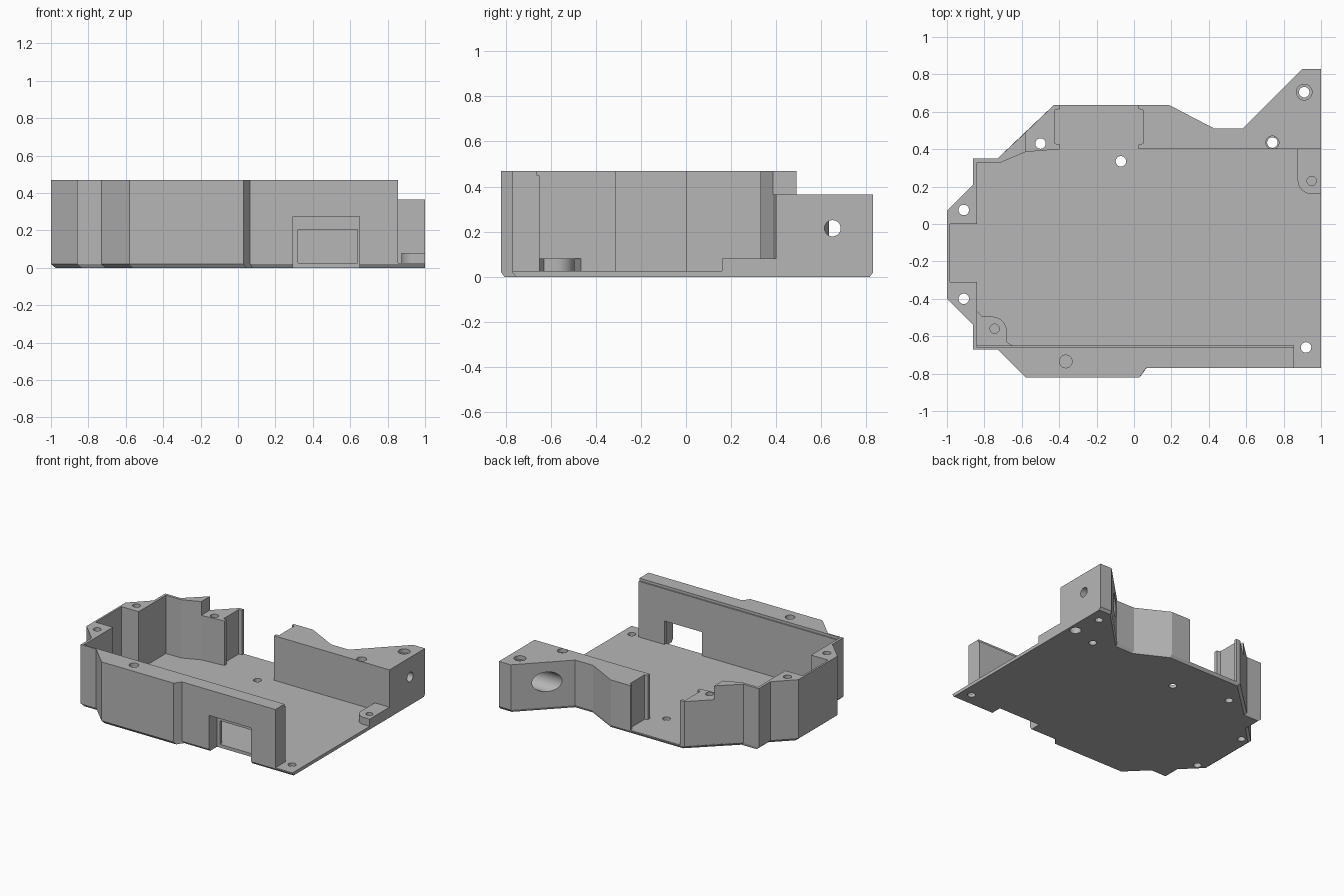
import bpy, bmesh, math
from mathutils import Matrix, Vector

cube = bpy.data.objects.get("Cube")
if cube:
    bpy.data.objects.remove(cube, do_unlink=True)

grey = bpy.data.materials.new("plain grey")
grey.use_nodes = True
grey.diffuse_color = (0.47, 0.47, 0.47, 1)
grey.node_tree.nodes["Principled BSDF"].inputs["Base Color"].default_value = grey.diffuse_color

FLOOR, LOW, HIGH, BOSS = 0.025, 0.365, 0.47, 0.08


def finish(bm, name):
    bmesh.ops.recalc_face_normals(bm, faces=bm.faces)
    mesh = bpy.data.meshes.new(name)
    bm.to_mesh(mesh)
    bm.free()
    mesh.materials.append(grey)
    ob = bpy.data.objects.new(name, mesh)
    bpy.context.collection.objects.link(ob)
    return ob


def loft(name, rings):
    """Closed solid through matching rings of points."""
    bm = bmesh.new()
    rows = [[bm.verts.new(p) for p in ring] for ring in rings]
    n = len(rows[0])
    for a, b in zip(rows, rows[1:]):
        for i in range(n):
            j = (i + 1) % n
            bm.faces.new((a[i], a[j], b[j], b[i]))
    bm.faces.new(rows[0][::-1])
    bm.faces.new(rows[-1])
    return finish(bm, name)


def prism(name, outline, z0, z1):
    return loft(name, [[(x, y, z) for x, y in outline] for z in (z0, z1)])


def box(name, x0, x1, y0, y1, z0, z1):
    return prism(name, [(x0, y0), (x1, y0), (x1, y1), (x0, y1)], z0, z1)


def rod(name, start, end, r, r2=None):
    start, end = Vector(start), Vector(end)
    axis = end - start
    turn = axis.to_track_quat('Z', 'Y').to_matrix().to_4x4()
    bm = bmesh.new()
    bmesh.ops.create_cone(bm, cap_ends=True, segments=32, radius1=r,
                          radius2=r if r2 is None else r2, depth=axis.length,
                          matrix=Matrix.Translation((start + end) / 2) @ turn)
    return finish(bm, name)


def cut(cutter, *targets):
    cutter.hide_render = True
    for ob in targets:
        mod = ob.modifiers.new("cut", 'BOOLEAN')
        mod.operation, mod.solver, mod.object = 'DIFFERENCE', 'EXACT', cutter
        bpy.context.view_layer.objects.active = ob
        bpy.ops.object.modifier_apply(modifier=mod.name)
    bpy.data.objects.remove(cutter, do_unlink=True)


def arc(cx, cy, r, a0, a1, steps=8):
    angles = [math.radians(a0 + (a1 - a0) * i / steps) for i in range(steps + 1)]
    return [(cx + r * math.cos(a), cy + r * math.sin(a)) for a in angles]


# Floor plate with a chamfered underside
side_outline = [(0.065, -0.77), (0.03, -0.82), (-0.58, -0.82), (-0.73, -0.67), (-0.86, -0.67),
                (-0.86, -0.54), (-1, -0.4), (-1, 0.07), (-0.86, 0.21), (-0.86, 0.35), (-0.73, 0.35)]
back_outline = [(0.19, 0.635), (0.43, 0.51), (0.58, 0.51), (0.9, 0.83), (1, 0.83)]
plate = [(1, -0.77)] + side_outline + [(-0.43, 0.635)] + back_outline
floor = loft("floor_plate", [
    [(1 + (x - 1) * 0.988, y * 0.982, 0) for x, y in plate],
    [(x, y, 0.02) for x, y in plate],
    [(x, y, FLOOR) for x, y in plate]])

# Tall wall along the front and the right-hand end
inner = [(-0.58, 0.49), (-0.58, 0.385), (-0.71, 0.33), (-0.84, 0.33), (-0.84, 0), (-0.985, 0),
         (-0.985, -0.31), (-0.84, -0.31), (-0.84, -0.66), (0.855, -0.66)]
wall = prism("tall_wall", [(0.855, -0.77)] + side_outline + inner, FLOOR, HIGH)
ledge = box("front_wall_ledge", -0.84, 0.855, -0.66, -0.65, FLOOR, HIGH - 0.02)


# Low back blocks, each with a slot facing the rear opening
def slot_edge(x, d):
    return [(x, 0.4), (x, 0.425), (x + d, 0.43), (x + d, 0.61), (x, 0.615), (x, 0.635)]


right_block = prism("back_right_block",
                    [(-0.58, 0.49), (-0.58, 0.385)] + slot_edge(-0.395, -0.027) + [(-0.43, 0.635)],
                    FLOOR, LOW)
left_block = prism("back_left_block",
                   slot_edge(0.025, 0.023) + back_outline + [(1, 0.4)], FLOOR, LOW)

# Rounded screw bosses on the floor
front_boss = prism("front_boss", [(-0.84, -0.65), (-0.65, -0.65), (-0.68, -0.63)]
                   + arc(-0.76, -0.575, 0.08, 0, 90)
                   + [(-0.81, -0.495), (-0.84, -0.465)], FLOOR, BOSS)
side_boss = prism("side_boss", [(1, 0.16), (1, 0.4), (0.875, 0.4)]
                  + arc(0.95, 0.235, 0.075, 180, 270), FLOOR, BOSS)

# Window in the front wall: open recess, then a through hole
cut(box("recess_cutter", 0.295, 0.65, -0.9, -0.675, -0.1, 0.275), floor, wall)
cut(box("window_cutter", 0.32, 0.638, -0.75, -0.6, 0, 0.205), wall, ledge)

# Through holes
for x, y, part in [(-0.5, 0.43, right_block), (-0.91, 0.075, wall), (-0.91, -0.4, wall),
                   (-0.07, 0.335, None), (0.92, -0.66, None),
                   (0.74, 0.435, left_block), (0.91, 0.705, left_block)]:
    cut(rod("hole_cutter", (x, y, -0.1), (x, y, 0.6), 0.028), *filter(None, (floor, part)))

# Countersinks and blind holes
for x, y, r, top, depth, part in [(0.74, 0.435, 0.035, LOW, 0.03, left_block),
                                  (0.91, 0.705, 0.042, LOW, 0.03, left_block),
                                  (-0.365, -0.735, 0.034, HIGH, 0.25, wall),
                                  (-0.745, -0.56, 0.025, BOSS, 0.04, front_boss),
                                  (0.95, 0.23, 0.025, BOSS, 0.04, side_boss)]:
    cut(rod("sink_cutter", (x, y, top - depth), (x, y, top + 0.05), r), part)
cut(rod("underside_cutter", (0.943, 0.49, -0.1), (0.943, 0.49, 0.12), 0.04), floor, left_block)

# Sideways bolt hole with a wide pocket on the slanted face
cut(rod("bolt_cutter", (0.6, 0.65, 0.215), (1.1, 0.65, 0.215), 0.036), left_block)
cut(rod("pocket_cutter", (0.5, 0.65, 0.215), (0.9, 0.65, 0.215), 0.075), left_block)

# Smooth the round parts, keep the edges sharp
bpy.ops.object.select_all(action='DESELECT')
for ob in (floor, wall, ledge, right_block, left_block, front_boss, side_boss):
    ob.select_set(True)
    bpy.context.view_layer.objects.active = ob
bpy.ops.object.shade_smooth_by_angle(angle=math.radians(18))
